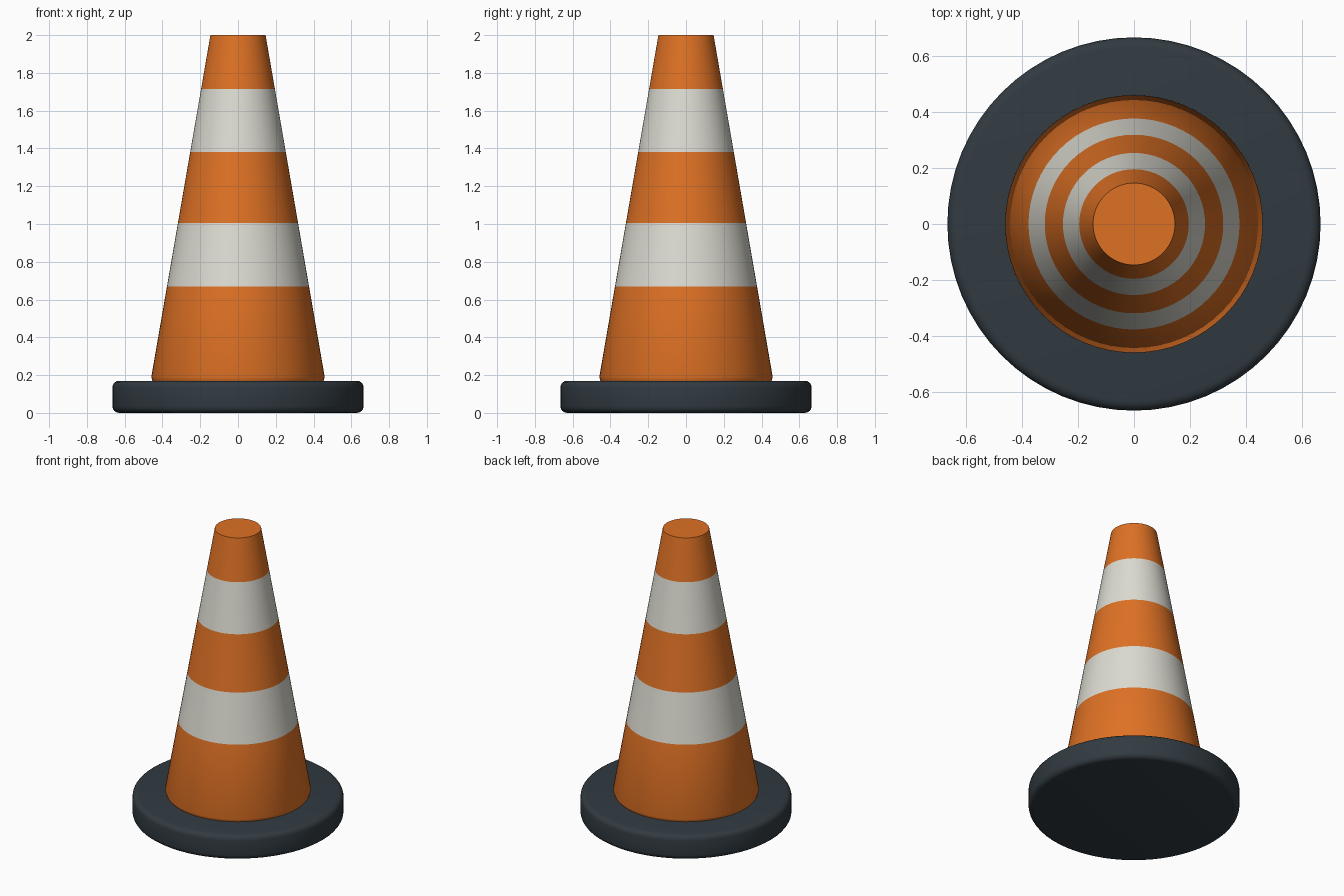
import bpy, bmesh, math

if "Cube" in bpy.data.objects:
    bpy.data.objects.remove(bpy.data.objects["Cube"], do_unlink=True)

SEGMENTS = 64


def make_material(name, rgb):
    mat = bpy.data.materials.new(name)
    mat.use_nodes = True
    mat.diffuse_color = (*rgb, 1)
    bsdf = next(n for n in mat.node_tree.nodes if n.type == 'BSDF_PRINCIPLED')
    bsdf.inputs["Base Color"].default_value = (*rgb, 1)
    return mat


orange = make_material("safety orange", (0.73, 0.165, 0.018))
white = make_material("reflective white", (0.72, 0.71, 0.64))
rubber = make_material("dark rubber", (0.031, 0.043, 0.053))


def lathe(name, profile, materials):
    """Turn a (radius, height) profile round z and cap both ends."""
    bm = bmesh.new()
    rings = []
    for radius, z in profile:
        angles = [math.tau * i / SEGMENTS for i in range(SEGMENTS)]
        rings.append([bm.verts.new((radius * math.cos(a), radius * math.sin(a), z)) for a in angles])
    for low, high in zip(rings, rings[1:]):
        for i in range(SEGMENTS):
            j = (i + 1) % SEGMENTS
            bm.faces.new((low[i], low[j], high[j], high[i]))
    bm.faces.new(rings[0][::-1])
    bm.faces.new(rings[-1])
    mesh = bpy.data.meshes.new(name)
    bm.to_mesh(mesh)
    bm.free()
    obj = bpy.data.objects.new(name, mesh)
    bpy.context.collection.objects.link(obj)
    for mat in materials:
        mesh.materials.append(mat)
    bpy.ops.object.select_all(action='DESELECT')
    obj.select_set(True)
    bpy.context.view_layer.objects.active = obj
    bpy.ops.object.shade_smooth_by_angle(angle=math.radians(40))
    return obj


# Round rubber base with softened rims
R, H, B = 0.665, 0.17, 0.035
arc = [math.radians(a) for a in (0, 22.5, 45, 67.5, 90)]
lower = [(R - B + B * math.sin(a), B - B * math.cos(a)) for a in arc]
upper = [(r, H - z) for r, z in reversed(lower)]
lathe("base", lower + upper, [rubber])

# Tapered body, with rings at the stripe borders
FOOT, TOP = 0.19, 2.0
stripes = [(0.67, 1.005), (1.38, 1.715)]


def cone_radius(z):
    return 0.459 + (0.146 - 0.459) * (z - FOOT) / (TOP - FOOT)


heights = [FOOT] + [z for stripe in stripes for z in stripe] + [TOP]
body_profile = [(0.449, H - 0.01), (0.455, H + 0.005)] + [(cone_radius(z), z) for z in heights]
body = lathe("cone_body", body_profile, [orange, white])

# White reflective stripes by height
for face in body.data.polygons:
    if any(low < face.center.z < high for low, high in stripes):
        face.material_index = 1
